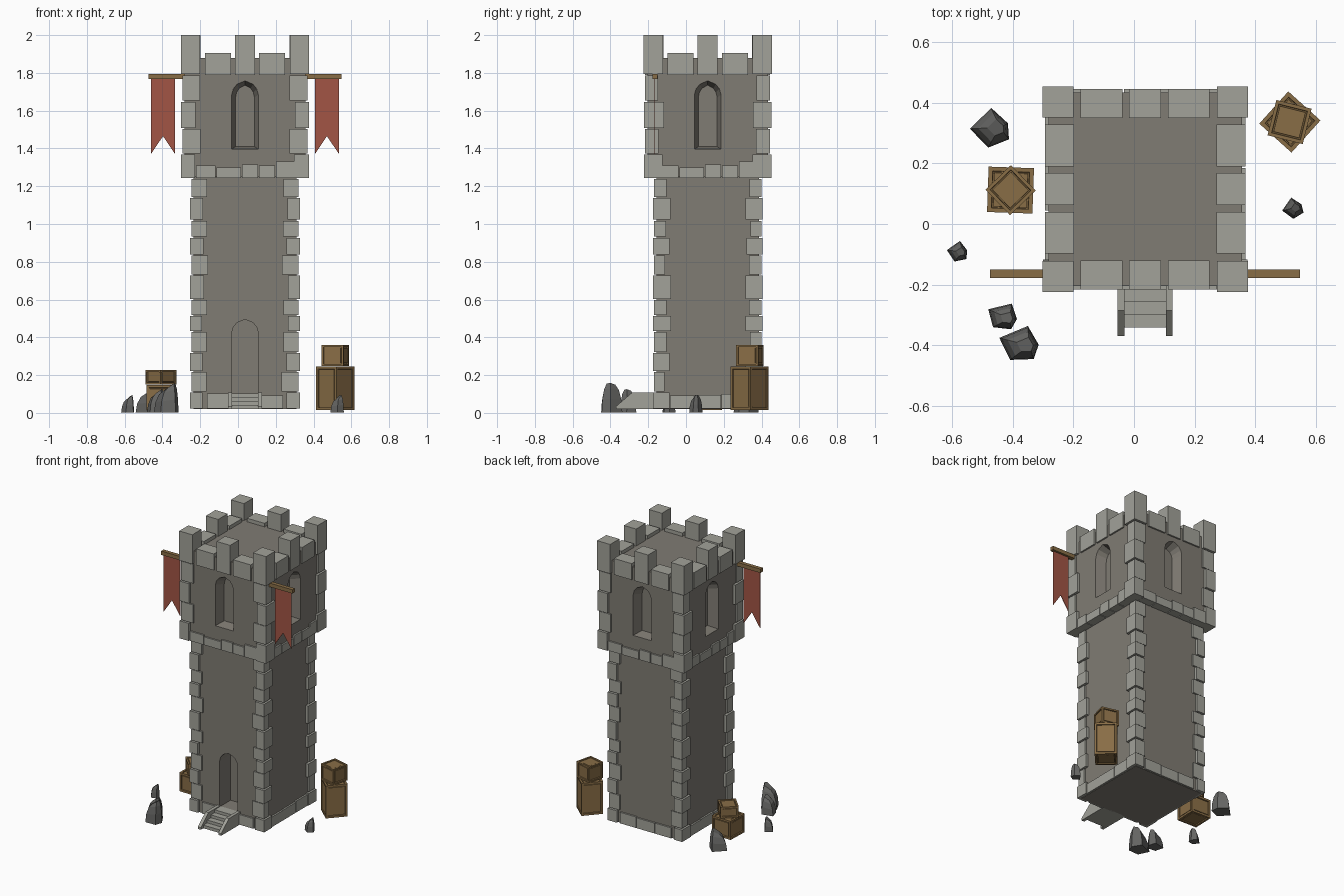
import bpy, bmesh, math, random
from mathutils import Matrix, Vector

if "Cube" in bpy.data.objects:
    bpy.data.objects.remove(bpy.data.objects["Cube"])

random.seed(4)
CX, CY = 0.037, 0.115          # tower axis


def material(name, rgb):
    m = bpy.data.materials.new(name)
    m.diffuse_color = (*rgb, 1)
    m.use_nodes = True
    m.node_tree.nodes["Principled BSDF"].inputs["Base Color"].default_value = m.diffuse_color
    return m


STONE = material("light_stone", (0.36, 0.36, 0.32))
WALL = material("wall_stone", (0.215, 0.2, 0.172))
ROCK = material("dark_rock", (0.13, 0.13, 0.125))
WOOD = material("crate_wood", (0.25, 0.155, 0.062))
CLOTH = material("red_cloth", (0.36, 0.09, 0.06))


def finish(name, bm, mat):
    bmesh.ops.recalc_face_normals(bm, faces=bm.faces)
    me = bpy.data.meshes.new(name)
    bm.to_mesh(me)
    bm.free()
    me.materials.append(mat)
    ob = bpy.data.objects.new(name, me)
    bpy.context.collection.objects.link(ob)
    return ob


def add_box(bm, x0, x1, y0, y1, z0, z1, mat=Matrix()):
    m = Matrix.Translation(((x0 + x1) / 2, (y0 + y1) / 2, (z0 + z1) / 2))
    s = Matrix.Diagonal((x1 - x0, y1 - y0, z1 - z0, 1))
    return bmesh.ops.create_cube(bm, size=1, matrix=mat @ m @ s)["verts"]


def side(k):
    """Matrix taking the tower's front side to side k (quarter turns)."""
    return Matrix.Translation((CX, CY, 0)) @ Matrix.Rotation(k * math.pi / 2, 4, 'Z')


def loft(bm, rings):
    """Closed solid through rings of equal point count."""
    vs = [[bm.verts.new(p) for p in r] for r in rings]
    n = len(vs[0])
    for a, b in zip(vs, vs[1:]):
        for i in range(n):
            bm.faces.new((a[i], a[(i + 1) % n], b[(i + 1) % n], b[i]))
    bm.faces.new(vs[0])
    bm.faces.new(vs[-1][::-1])


def arch(w, z0, spring, top, y):
    """Pointed arch outline, half width w, in the plane y."""
    pts = [(-w, y, z0), (w, y, z0)]
    curve = [(1, 0), (0.88, 0.42), (0.6, 0.75), (0, 1)]
    pts += [(w * a, y, spring + (top - spring) * b) for a, b in curve]
    pts += [(-w * a, y, spring + (top - spring) * b) for a, b in curve[2::-1]]
    return pts


def cut(ob, bm):
    cutter = finish("cutter", bm, WALL)
    cutter.hide_render = True
    mod = ob.modifiers.new("cut", 'BOOLEAN')
    mod.operation, mod.solver, mod.object = 'DIFFERENCE', 'EXACT', cutter
    bpy.context.view_layer.objects.active = ob
    bpy.ops.object.modifier_apply(modifier=mod.name)
    bpy.data.objects.remove(cutter)


# Shaft with the doorway
bm = bmesh.new()
add_box(bm, CX - .272, CX + .272, CY - .272, CY + .272, 0.02, 1.26)
shaft = finish("shaft_walls", bm, WALL)
bm = bmesh.new()
loft(bm, [arch(.07, .1, .425, .495, -.4), arch(.07, .1, .425, .495, -.15)])
bm.transform(side(0))
cut(shaft, bm)

# Upper storey with a tapered arched window recess on each side
bm = bmesh.new()
add_box(bm, CX - .32, CX + .32, CY - .32, CY + .32, 1.25, 1.88)
storey = finish("upper_walls", bm, WALL)
for k in range(4):
    bm = bmesh.new()
    loft(bm, [arch(.072, 1.395, 1.685, 1.76, -.325), arch(.05, 1.41, 1.67, 1.735, -.25)])
    bm.transform(side(k))
    cut(storey, bm)


# Corner stones: alternate long and short on each face
def quoins(name, half, edges, long, short):
    bm = bmesh.new()
    for k in range(4):
        for i, (z0, z1) in enumerate(zip(edges, edges[1:])):
            a, b = (long, short) if (i + k) % 2 else (short, long)
            h = half - (i % 2) * .007
            j = random.uniform(-.006, .006)
            add_box(bm, -h, -half + a + j, -h, -half + b - j, z0 + .003, z1 - .003, side(k))
    return finish(name, bm, STONE)


low = [.02, .11, .22, .32, .43, .515, .6, .73, .835, .93, 1.02, 1.14, 1.24]
quoins("shaft_corner_stones", .291, low, .092, .068)
quoins("upper_corner_stones", .338, [1.24, 1.37, 1.505, 1.65, 1.79], .1, .078)

# Base course and overhang course of stones
bm = bmesh.new()
for k in range(4):
    for x0, x1 in ((-.2, -.073), (-.07, .07), (.073, .2)):
        if k == 0 and x0 == -.07:
            continue                      # doorway
        add_box(bm, x0, x1, -.284, -.24, .022, .1 + random.uniform(-.008, .004), side(k))
finish("base_course", bm, STONE)
bm = bmesh.new()
for k in range(4):
    for x0, x1, z in ((-.26, -.155, 1.31), (-.15, -.02, 1.3), (-.015, .07, 1.315),
                      (.075, .16, 1.31), (.165, .262, 1.33)):
        add_box(bm, x0, x1, -.331, -.25, 1.243, z, side(k))
finish("overhang_course", bm, STONE)

# Battlements: tall corners and middles, low stones between
bm = bmesh.new()
for k in range(4):
    add_box(bm, -.339, -.237, -.339, -.237, 1.793, 2.0, side(k))
    add_box(bm, -.053, .053, -.331, -.235, 1.79, 2.0, side(k))
    for s in (-1, 1):
        xs = sorted((s * .075, s * .213))
        add_box(bm, *xs, -.331, -.235, 1.79, 1.905, side(k))
finish("battlements", bm, STONE)

# Front steps and their side walls
bm = bmesh.new()
for i in range(4):
    add_box(bm, CX - .07, CX + .07, -.342 + i * .042, -.15, .02, .042 + i * .02)
finish("front_steps", bm, STONE)
bm = bmesh.new()
for s in (-1, 1):
    prof = [(-.155, .02), (-.37, .02), (-.37, .035), (-.285, .108), (-.155, .108)]
    loft(bm, [[(CX + s * w, y, z) for y, z in prof] for w in (.068, .091)])
finish("step_side_walls", bm, STONE)

# Banners on poles at the front corners
for s, tag in ((-1, "left"), (1, "right")):
    bm = bmesh.new()
    xs = sorted((CX + s * .31, CX + s * .512))
    add_box(bm, *xs, -.178, -.151, 1.768, 1.795)
    finish(f"{tag}_banner_pole", bm, WOOD)
    a, b = CX + s * .37, CX + s * .498
    out = [(a, 1.775), (b, 1.775), (b, 1.37), ((a + b) / 2, 1.465), (a, 1.37)]
    bm = bmesh.new()
    loft(bm, [[(x, y, z) for x, z in out] for y in (-.17, -.166)])
    finish(f"{tag}_banner", bm, CLOTH)


# Crates: framed panels, recessed groove and raised board on every face
def crate(name, x, y, z0, z1, size, deg):
    bm = bmesh.new()
    h = size / 2
    add_box(bm, -h, h, -h, h, z0, z1)
    t = size * .13
    faces = bm.faces[:]
    bmesh.ops.inset_individual(bm, faces=faces, thickness=t, depth=0)
    bmesh.ops.inset_individual(bm, faces=faces, thickness=.002, depth=-.008)
    bmesh.ops.inset_individual(bm, faces=faces, thickness=.005, depth=0)
    bmesh.ops.inset_individual(bm, faces=faces, thickness=.001, depth=.005)
    bm.transform(Matrix.Translation((x, y, 0)) @ Matrix.Rotation(math.radians(deg), 4, 'Z'))
    finish(name, bm, WOOD)


crate("right_lower_crate", .515, .337, .015, .245, .143, 48)
crate("right_upper_crate", .514, .337, .247, .36, .12, -14)
crate("left_lower_crate", -.408, .112, .015, .147, .15, -2)
crate("left_upper_crate", -.408, .112, .149, .228, .117, 44)


# Rocks: leaning five-sided stones with a stepped shoulder
def rock(name, x, y, rx, ry, h, deg):
    base = [(-1, .3), (-.45, -1), (.75, -.95), (1, -.1), (.45, 1)]
    rings = []
    for z, s, dx in ((0, 1, 0), (.45, .92, .04), (.8, .72, .14), (1, .42, .3)):
        rings.append([(s * px + dx, s * py - dx * .3, z + (px * .12 * z if z > .4 else 0) - .1 * z)
                      for px, py in base])
    bm = bmesh.new()
    loft(bm, rings)
    bm.transform(Matrix.Translation((x, y, .003)) @ Matrix.Diagonal((rx, ry, h, 1))
                 @ Matrix.Rotation(math.radians(deg), 4, 'Z'))
    finish(name, bm, ROCK)


rock("rock_back_left", -.477, .318, .062, .06, .13, 20)
rock("rock_far_left", -.584, -.09, .033, .032, .09, 10)
rock("rock_front_small", -.435, -.302, .05, .043, .12, -10)
rock("rock_front_large", -.38, -.393, .065, .056, .153, 0)
rock("rock_right", .523, .052, .033, .032, .09, 30)
